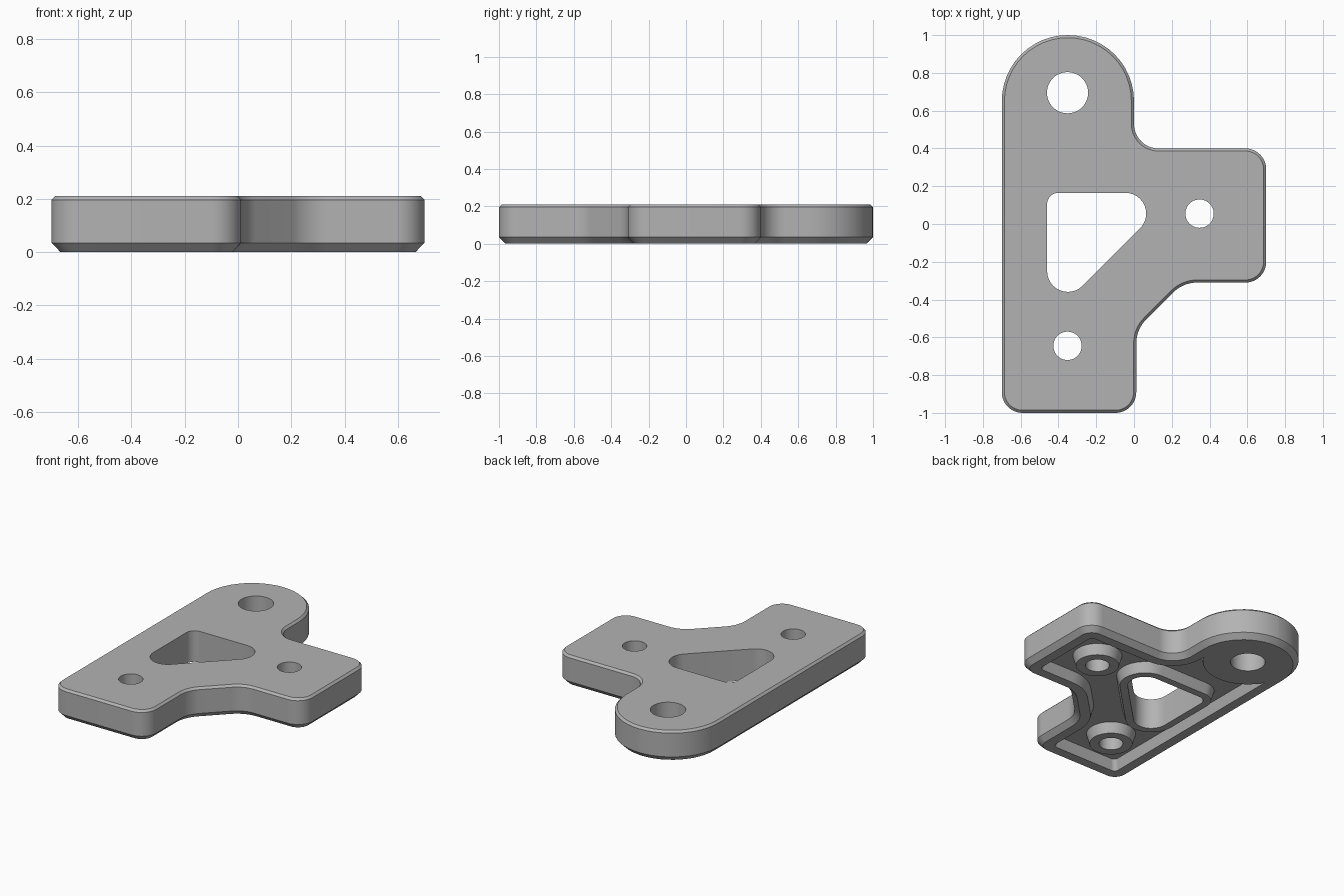
import bpy, bmesh
from math import cos, sin, tan, pi
from mathutils import Vector

if "Cube" in bpy.data.objects:
    bpy.data.objects.remove(bpy.data.objects["Cube"], do_unlink=True)

HEIGHT, POCKET = 0.21, 0.07       # plate thickness, underside pocket depth
RIM, WALL, DRAFT = 0.10, 0.05, 0.02

# Corner lists, counter-clockwise: x, y, fillet radius
PLATE = [(-0.7, -1, 0.11), (0.012, -1, 0.11), (0.012, -0.558, 0.18),
         (0.26, -0.31, 0.18), (0.7, -0.31, 0.11), (0.7, 0.4, 0.11),
         (0, 0.4, 0.13), (0, 1, 0.349), (-0.7, 1, 0.349)]
WINDOW = [(-0.46, -0.515, 0.11), (0.22, 0.165, 0.11), (-0.46, 0.165, 0.06)]
HEAD_PAD = [(-0.63, 0.415, 0.279), (-0.07, 0.415, 0.279),
            (-0.07, 1.1, 0.05), (-0.63, 1.1, 0.05)]
HEAD_HOLE = (-0.352, 0.695, 0.109)
SMALL_HOLES = [(0.347, 0.055, 0.075), (-0.352, -0.645, 0.075)]


def rounded(corners, inset=0.0, steps=12):
    """Filleted polygon, moved inward by inset."""
    pts, n = [], len(corners)
    for i, (x, y, r) in enumerate(corners):
        v = Vector((x, y))
        a = (v - Vector(corners[i - 1][:2])).normalized()
        b = (Vector(corners[(i + 1) % n][:2]) - v).normalized()
        na, nb = Vector((-a.y, a.x)), Vector((-b.y, b.x))
        v = v + (na + nb) * (inset / (1 + na.dot(nb)))
        turn = a.angle_signed(b) * -1
        convex = turn > 0
        r = max(r - inset, 0.03) if convex else r + inset
        start = v - a * (r * tan(abs(turn) / 2))
        side = na if convex else -na
        centre = start + side * r
        for k in range(steps + 1):
            t = abs(turn) * k / steps
            pts.append(centre - side * (r * cos(t)) + a * (r * sin(t)))
    return pts


def circle(x, y, r, steps=48):
    return [Vector((x + r * cos(2 * pi * k / steps), y + r * sin(2 * pi * k / steps)))
            for k in range(steps)]


def loft(name, sections):
    """Closed solid through (outline, z) sections."""
    bm = bmesh.new()
    rings = [[bm.verts.new((p.x, p.y, z)) for p in pts] for pts, z in sections]
    for lo, hi in zip(rings, rings[1:]):
        for i in range(len(lo)):
            j = (i + 1) % len(lo)
            bm.faces.new((lo[i], lo[j], hi[j], hi[i]))
    bm.faces.new(rings[0][::-1])
    bm.faces.new(rings[-1])
    bmesh.ops.recalc_face_normals(bm, faces=bm.faces)
    mesh = bpy.data.meshes.new(name)
    bm.to_mesh(mesh)
    bm.free()
    obj = bpy.data.objects.new(name, mesh)
    bpy.context.collection.objects.link(obj)
    return obj


def subtract(target, cutter):
    mod = target.modifiers.new("cut", 'BOOLEAN')
    mod.operation, mod.solver, mod.object = 'DIFFERENCE', 'EXACT', cutter
    cutter.hide_render = True
    bpy.context.view_layer.objects.active = target
    bpy.ops.object.modifier_apply(modifier=mod.name)
    bpy.data.objects.remove(cutter, do_unlink=True)


def drafted(name, outline, low, high):
    """Solid whose outline(offset) grows by the draft with height."""
    return loft(name, [(outline(DRAFT * z / POCKET), z) for z in (low, high)])


# Plate with a fine top chamfer and a wider bottom one
plate = loft("bracket_plate", [
    (rounded(PLATE, 0.034), 0), (rounded(PLATE), 0.035),
    (rounded(PLATE), HEIGHT - 0.014), (rounded(PLATE, 0.014), HEIGHT)])

# Underside pocket, leaving the head pad, window wall and bosses standing
pocket = drafted("pocket_cutter", lambda d: rounded(PLATE, RIM + d), -0.02, POCKET)
islands = [drafted("head_pad", lambda d: rounded(HEAD_PAD, -d), -0.04, 0.1),
           drafted("window_wall", lambda d: rounded(WINDOW, -WALL - d), -0.04, 0.1)]
for x, y, r in SMALL_HOLES:
    islands.append(drafted("boss", lambda d: circle(x, y, r + 0.06 + d), -0.04, 0.1))
for island in islands:
    subtract(pocket, island)
subtract(plate, pocket)

# Through holes and window
for outline in [rounded(WINDOW)] + [circle(*h) for h in [HEAD_HOLE] + SMALL_HOLES]:
    subtract(plate, loft("hole_cutter", [(outline, -0.1), (outline, HEIGHT + 0.1)]))

# Colour and shading
grey = bpy.data.materials.new("plain grey")
grey.use_nodes = True
colour = (0.45, 0.45, 0.45, 1)
grey.diffuse_color = colour
grey.node_tree.nodes["Principled BSDF"].inputs["Base Color"].default_value = colour
plate.data.materials.clear()
plate.data.materials.append(grey)
for poly in plate.data.polygons:
    poly.material_index = 0
bpy.ops.object.select_all(action='DESELECT')
plate.select_set(True)
bpy.context.view_layer.objects.active = plate
bpy.ops.object.shade_smooth_by_angle(angle=0.5)
